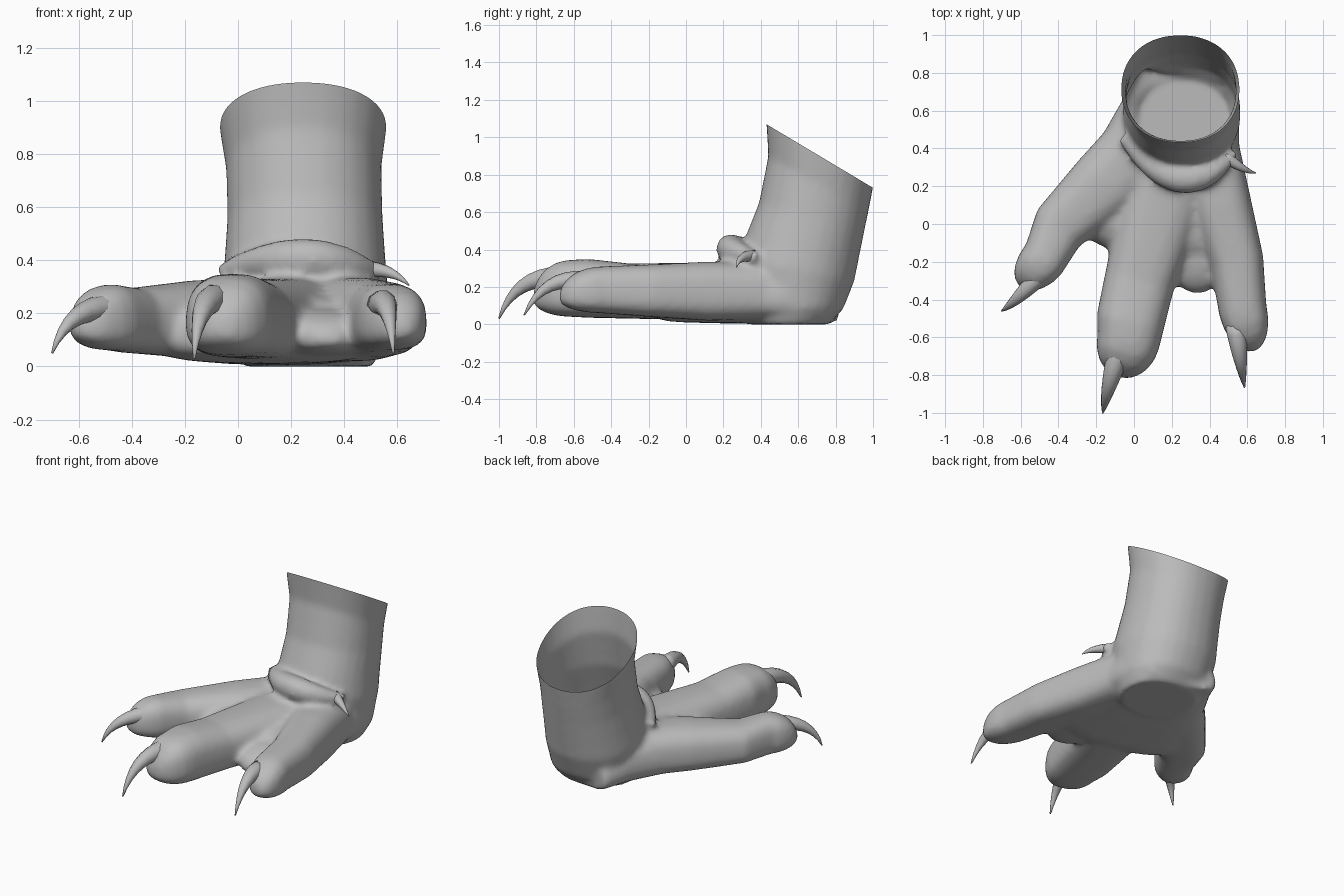
import bpy, bmesh, math
from mathutils import Vector

cube = bpy.data.objects.get("Cube")
if cube:
    bpy.data.objects.remove(cube)

skin = bpy.data.materials.new("stone_grey")
skin.use_nodes = True
grey = (0.5, 0.5, 0.5, 1)
skin.diffuse_color = grey
skin.node_tree.nodes["Principled BSDF"].inputs["Base Color"].default_value = grey


def loft(name, rings):
    """Closed skin through a list of equal-length point rings."""
    bm = bmesh.new()
    loops = [[bm.verts.new(p) for p in ring] for ring in rings]
    n = len(loops[0])
    for a, b in zip(loops, loops[1:]):
        for i in range(n):
            j = (i + 1) % n
            bm.faces.new((a[i], a[j], b[j], b[i]))
    bm.faces.new(loops[0])
    bm.faces.new(loops[-1])
    bmesh.ops.recalc_face_normals(bm, faces=bm.faces)
    mesh = bpy.data.meshes.new(name)
    bm.to_mesh(mesh)
    bm.free()
    mesh.materials.append(skin)
    mesh.shade_smooth()
    obj = bpy.data.objects.new(name, mesh)
    bpy.context.collection.objects.link(obj)
    return obj


def squared(v, power):
    return math.copysign(abs(v) ** power, v)


def angles(n):
    return [2 * math.pi * i / n for i in range(n)]


def toe(name, tip, *stations):
    """Stations are x, y, half width, low z, high z; a rounded tip is added."""
    first, last = Vector(stations[0][:2]), Vector(stations[-1][:2])
    d = (last - first).normalized()
    side = Vector((-d.y, d.x))
    x, y, w, lo, hi = stations[-1]
    rows = list(stations)
    for f in (0.3, 0.6, 0.8, 0.93, 0.99):
        k = math.sqrt(1 - f * f)
        drop = (1 - k) * (hi - lo)
        rows.append((x + d.x * tip * f, y + d.y * tip * f, w * k,
                     lo + drop * 0.3, hi - drop * 0.7))
    rings = []
    for x, y, w, lo, hi in rows:
        ring = []
        for a in angles(24):
            c, s = math.cos(a), math.sin(a)
            out = side * w * squared(c, 0.72) * (0.98 - 0.1 * s)
            ring.append((x + out.x, y + out.y,
                         (lo + hi) / 2 + (hi - lo) / 2 * squared(s, 0.72)))
        rings.append(ring)
    return loft(name, rings)


def tube(name, start, control, end, radius, steps=8):
    """Round tube along a quadratic curve; radius is a function of 0 to 1."""
    a, b, c = Vector(start), Vector(control), Vector(end)
    rings = []
    for i in range(steps + 1):
        t = i / steps
        p = a.lerp(b, t).lerp(b.lerp(c, t), t)
        q = (b - a).lerp(c - b, t).to_track_quat('Z', 'Y')
        r = radius(t)
        rings.append([p + q @ Vector((r * math.cos(v), r * math.sin(v), 0))
                      for v in angles(10)])
    return loft(name, rings)


def claw(name, start, control, end, size):
    return tube(name, start, control, end, lambda t: size * (1 - 0.93 * t ** 1.2))


# Leg and heel: x min, x max, front y, back y, front z, back z
leg_rows = [
    (-.075, .565, .42, 1.02, 1.17, .83),
    (-.07, .56, .43, 1, 1.07, .73),
    (-.045, .54, .44, .975, .9, .6),
    (-.04, .545, .39, .95, .65, .48),
    (-.05, .555, .33, .92, .5, .33),
    (-.06, .565, .28, .9, .36, .23),
    (-.03, .55, .3, .84, .1, .08),
    (.02, .51, .33, .765, 0, 0),
]
leg_rings = []
for x0, x1, yf, yb, zf, zb in leg_rows:
    leg_rings.append([((x0 + x1) / 2 + (x1 - x0) / 2 * squared(math.cos(a), 0.92),
                       (yf + yb) / 2 + (yb - yf) / 2 * squared(math.sin(a), 0.92),
                       (zf + zb) / 2 + (zb - zf) / 2 * math.sin(a))
                      for a in angles(28)])
foot = loft("foot", leg_rings)

# Ankle fold, sole, webbing and three toes
fold = tube("ankle_fold", (-.06, .46, .36), (.265, .06, .455), (.53, .38, .35),
            lambda t: 0.03 + 0.05 * math.sin(math.pi * t), 16)
sole = toe("sole", .2, (.26, .78, .24, .005, .2), (.25, .6, .32, .005, .33),
           (.14, .2, .43, .005, .32), (.1, 0, .47, .01, .27))
web = toe("web", .23, (.32, .05, .2, .03, .28), (.33, -.14, .17, .04, .22))
right_toe = toe("right_toe", .19, (.12, .5, .2, .02, .335),
                (-.15, .21, .195, .03, .325), (-.4, -.02, .15, .05, .295),
                (-.48, -.19, .125, .06, .31))
middle_toe = toe("middle_toe", .2, (.2, .3, .24, .02, .335),
                 (.03, -.3, .19, .03, .325), (-.02, -.52, .185, .035, .35),
                 (-.03, -.62, .17, .04, .345))
left_toe = toe("left_toe", .225, (.36, .4, .2, .02, .335),
               (.46, .1, .165, .02, .335), (.545, -.2, .145, .04, .32),
               (.577, -.46, .13, .06, .31))
parts = [fold, sole, web, right_toe, middle_toe, left_toe]

# Fuse into one smooth skin
for part in parts:
    union = foot.modifiers.new("join_" + part.name, 'BOOLEAN')
    union.operation = 'UNION'
    union.solver = 'EXACT'
    union.object = part
remesh = foot.modifiers.new("even_skin", 'REMESH')
remesh.mode = 'VOXEL'
remesh.voxel_size = 0.018
soften = foot.modifiers.new("soften", 'SMOOTH')
soften.factor = 0.5
soften.iterations = 9
bpy.context.view_layer.update()
graph = bpy.context.evaluated_depsgraph_get()
fused = bpy.data.meshes.new_from_object(foot.evaluated_get(graph))
foot.modifiers.clear()
foot.data = fused
for part in parts:
    bpy.data.objects.remove(part)

# Slice the leg open along its slanted rim
bm = bmesh.new()
bm.from_mesh(fused)
bmesh.ops.bisect_plane(bm, geom=bm.verts[:] + bm.edges[:] + bm.faces[:],
                       plane_co=(0, .43, 1.07), plane_no=(0, .34, .57),
                       clear_outer=True)
bm.to_mesh(fused)
bm.free()
fused.materials.clear()
fused.materials.append(skin)
fused.shade_smooth()

# Claws and the small side spur
claw("right_claw", (-.46, -.23, .22), (-.64, -.425, .235), (-.7, -.46, .05), .056)
claw("middle_claw", (-.075, -.66, .25), (-.15, -.91, .27), (-.165, -1, .03), .062)
claw("left_claw", (.54, -.54, .23), (.567, -.757, .27), (.585, -.865, .05), .056)
claw("side_spur", (.48, .36, .365), (.58, .28, .37), (.645, .27, .305), .034)
